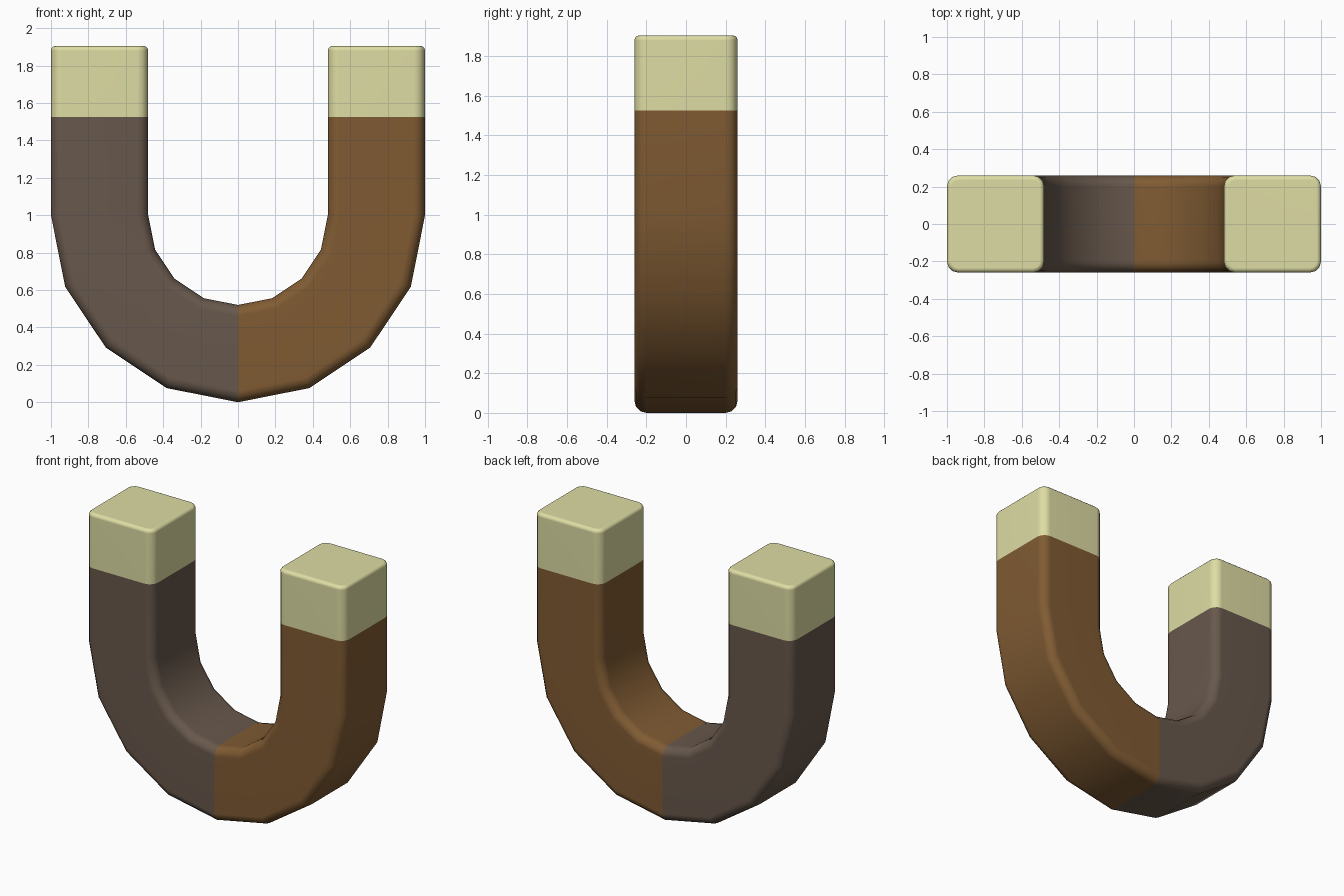
import bpy, bmesh, math

if "Cube" in bpy.data.objects:
    bpy.data.objects.remove(bpy.data.objects["Cube"])

HALF = 0.26      # half width of the square bar
ROUND = 0.06     # radius of the long edges
TIP_R = 0.025    # radius of the edges at the pole ends
CENTRE_R = 0.74  # bend radius of the bar centre
BEND_Z, SEAM_Z, TOP_Z = 1.0, 1.525, 1.905
STEPS = 8        # facets around the bend


def material(name, rgb):
    m = bpy.data.materials.new(name)
    m.diffuse_color = (*rgb, 1)
    m.use_nodes = True
    m.node_tree.nodes["Principled BSDF"].inputs["Base Color"].default_value = m.diffuse_color
    return m


def section(inset=0.0):
    """Rounded square cross-section as (radial, y) pairs."""
    r = ROUND - inset
    c = HALF - ROUND
    pts = []
    for q, (su, sv) in enumerate([(1, 1), (-1, 1), (-1, -1), (1, -1)]):
        for i in range(4):
            a = math.radians(90 * q + 30 * i)
            pts.append((su * c + r * math.cos(a), sv * c + r * math.sin(a)))
    return pts


# Stations along the right arm's end: (height, inset), top first
end = [(TOP_Z - TIP_R * (1 - math.cos(math.radians(a))),
        TIP_R * (1 - math.sin(math.radians(a)))) for a in (0, 30, 60, 90)]
end.append((SEAM_Z, 0.0))

# Full path: right pole, half-circle bend, left pole; with colour per band
stations = [(0.0, z, i) for z, i in end]
stations += [(-math.pi * k / STEPS, BEND_Z, 0.0) for k in range(STEPS + 1)]
stations += [(-math.pi, z, i) for z, i in reversed(end)]
half_bands = [2] * 4 + [1] * (1 + STEPS // 2)
bands = half_bands + [0 if b == 1 else b for b in reversed(half_bands)]

# Horseshoe bar swept through the stations
bm = bmesh.new()
rings = []
for ang, z, inset in stations:
    ca, sa = math.cos(ang), math.sin(ang)
    rings.append([bm.verts.new(((CENTRE_R + u) * ca, v, z + (CENTRE_R + u) * sa))
                  for u, v in section(inset)])
for r0, r1, mat in zip(rings, rings[1:], bands):
    n = len(r0)
    for i in range(n):
        j = (i + 1) % n
        bm.faces.new((r0[i], r0[j], r1[j], r1[i])).material_index = mat
for ring in (rings[0], rings[-1]):
    bm.faces.new(ring).material_index = 2
bmesh.ops.recalc_face_normals(bm, faces=bm.faces)

mesh = bpy.data.meshes.new("horseshoe_magnet")
bm.to_mesh(mesh)
bm.free()
for m in (material("left_arm_grey_brown", (0.138, 0.098, 0.072)),
          material("right_arm_brown", (0.216, 0.105, 0.033)),
          material("pole_tips_cream", (0.73, 0.72, 0.37))):
    mesh.materials.append(m)
magnet = bpy.data.objects.new("horseshoe_magnet", mesh)
bpy.context.collection.objects.link(magnet)

# Smooth shading with flat sides kept flat
bpy.context.view_layer.objects.active = magnet
magnet.select_set(True)
bpy.ops.object.shade_smooth_by_angle(angle=math.radians(40))
magnet.modifiers.new("flat_sides", 'WEIGHTED_NORMAL').keep_sharp = True
